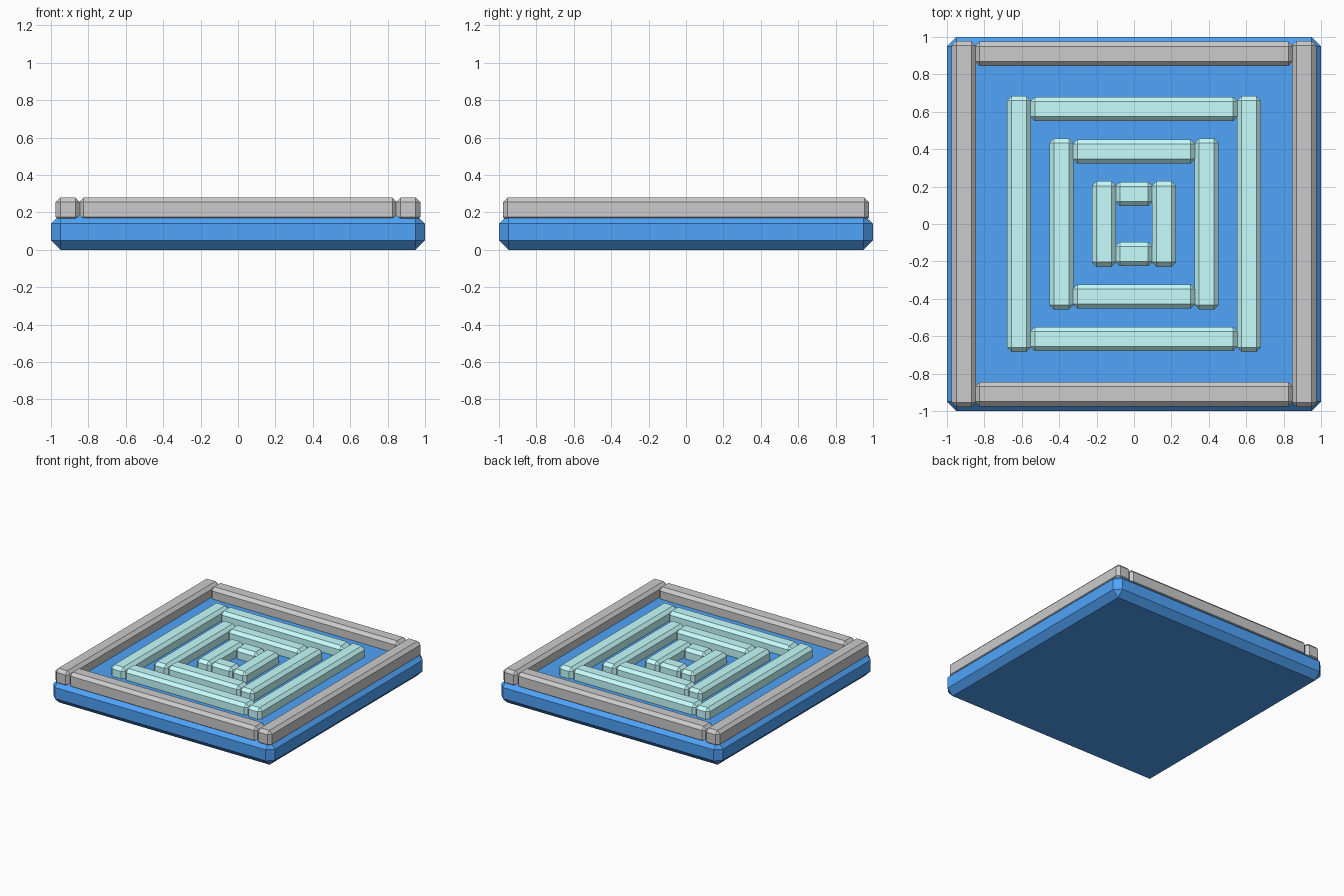
import bpy

if "Cube" in bpy.data.objects:
    bpy.data.objects.remove(bpy.data.objects["Cube"])


def material(name, color):
    m = bpy.data.materials.new(name)
    m.diffuse_color = (*color, 1)
    m.use_nodes = True
    m.node_tree.nodes["Principled BSDF"].inputs["Base Color"].default_value = m.diffuse_color
    return m


def block(name, lo, hi, bevel, mat=None):
    """Box between two corners with every edge chamfered."""
    bpy.ops.mesh.primitive_cube_add(size=1)
    ob = bpy.context.object
    ob.name = name
    ob.scale = [b - a for a, b in zip(lo, hi)]
    ob.location = [(a + b) / 2 for a, b in zip(lo, hi)]
    bpy.ops.object.transform_apply(location=True, rotation=False, scale=True)
    mod = ob.modifiers.new("chamfer", 'BEVEL')
    mod.width = bevel
    mod.segments = 1
    mod.limit_method = 'NONE'
    if mat:
        ob.data.materials.append(mat)
    return ob


def ring(name, outer, z0, z1, mat=None, width=0.13, bevel=0.025):
    """Square frame of four bars: long side bars, shorter bars between them."""
    inner = outer - width
    for side, s in (("left", -1), ("right", 1)):
        x0, x1 = sorted((s * outer, s * inner))
        block(f"{name}_{side}_bar", (x0, -outer - 0.004, z0),
              (x1, outer + 0.004, z1), bevel, mat)
    for side, s in (("front", -1), ("back", 1)):
        y0, y1 = sorted((s * outer, s * inner))
        block(f"{name}_{side}_bar", (-inner - 0.005, y0, z0),
              (inner + 0.005, y1, z1), bevel, mat)


blue = material("blue", (0.08, 0.37, 0.95))
teal = material("teal", (0.57, 0.99, 0.99))

# Base slab
block("base_slab", (-1, -1, 0), (1, 1, 0.19), 0.05, blue)

# Grey border rails
ring("border", 0.975, 0.15, 0.28)

# Concentric teal frames
for name, outer in (("outer_frame", 0.68), ("middle_frame", 0.453), ("inner_frame", 0.225)):
    ring(name, outer, 0.145, 0.275, teal)
